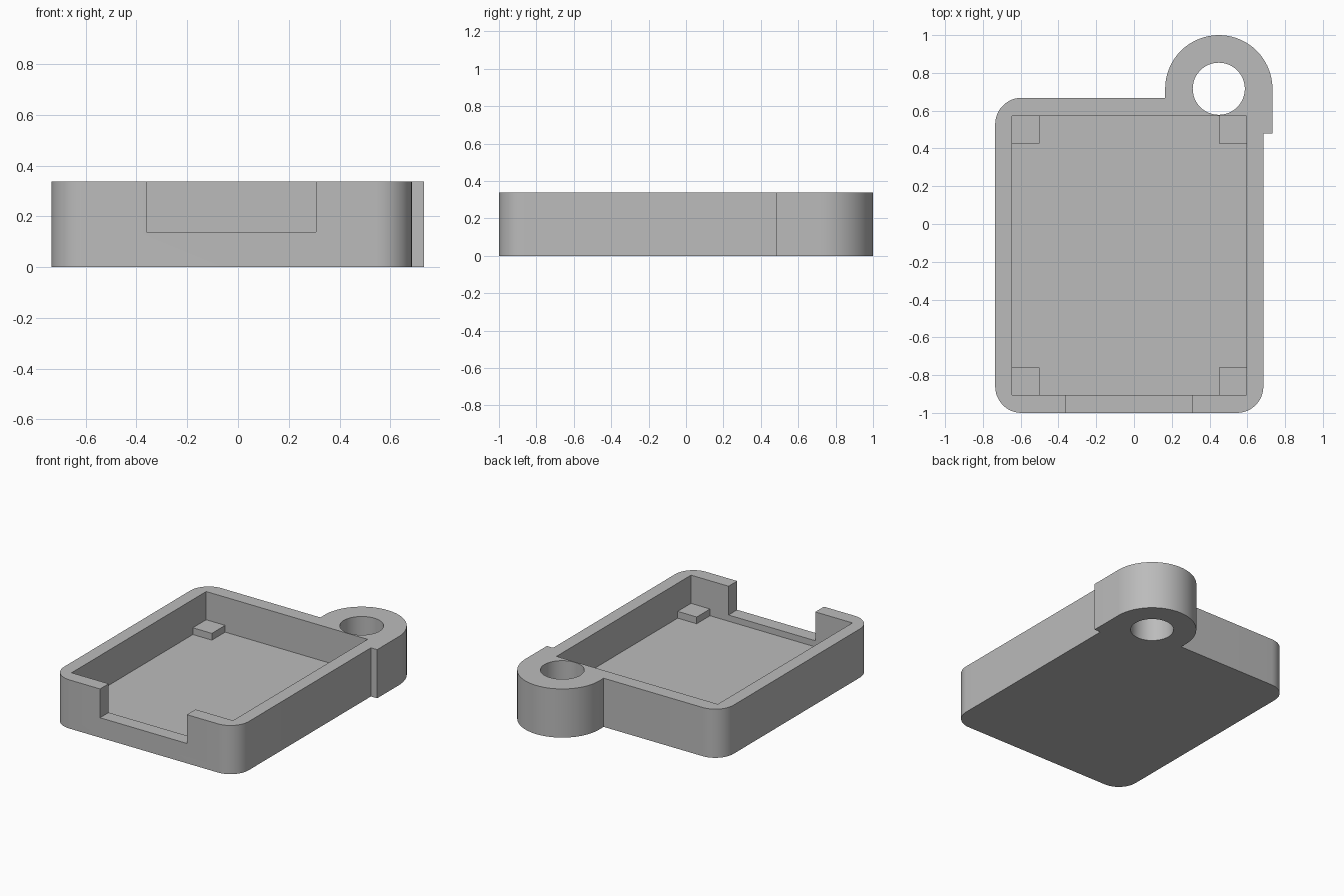
import bpy, bmesh
from math import sin, cos, radians

cube = bpy.data.objects.get("Cube")
if cube:
    bpy.data.objects.remove(cube, do_unlink=True)

grey = bpy.data.materials.new("light grey")
grey.use_nodes = True
grey.diffuse_color = (0.5, 0.5, 0.5, 1)
grey.node_tree.nodes["Principled BSDF"].inputs["Base Color"].default_value = (0.5, 0.5, 0.5, 1)

HEIGHT, FLOOR, LEDGE = 0.338, 0.095, 0.138
LEFT, RIGHT, FRONT, BACK = -0.735, 0.685, -1.0, 0.668   # outer walls
IN_L, IN_R, IN_F, IN_B = -0.645, 0.595, -0.905, 0.572   # pocket
LUG_X, LUG_Y, LUG_R, HOLE_R = 0.449, 0.716, 0.284, 0.138
CORNER, POST = 0.14, 0.146


def arc(x, y, r, start, end, steps):
    angles = [radians(start + (end - start) * i / steps) for i in range(steps + 1)]
    return [(x + r * cos(a), y + r * sin(a)) for a in angles]


def rect(x0, x1, y0, y1):
    return [(x0, y0), (x1, y0), (x1, y1), (x0, y1)]


def prism(name, outline, z0, z1):
    """Extrude a counter-clockwise outline from z0 up to z1."""
    bm = bmesh.new()
    base = bm.faces.new([bm.verts.new((x, y, z0)) for x, y in outline])
    top = bmesh.ops.extrude_face_region(bm, geom=[base], use_keep_orig=True)["geom"]
    bmesh.ops.translate(bm, vec=(0, 0, z1 - z0),
                        verts=[v for v in top if isinstance(v, bmesh.types.BMVert)])
    bmesh.ops.recalc_face_normals(bm, faces=bm.faces)
    mesh = bpy.data.meshes.new(name)
    bm.to_mesh(mesh)
    bm.free()
    mesh.materials.append(grey)
    obj = bpy.data.objects.new(name, mesh)
    bpy.context.collection.objects.link(obj)
    return obj


def cut(body, outline, z0, z1):
    """Subtract a prism from the body and discard the cutter."""
    cutter = prism("cutter", outline, z0, z1)
    cutter.hide_render = True
    mod = body.modifiers.new("cut", "BOOLEAN")
    mod.operation, mod.solver, mod.object = "DIFFERENCE", "EXACT", cutter
    bpy.context.view_layer.objects.active = body
    bpy.ops.object.modifier_apply(modifier=mod.name)
    bpy.data.objects.remove(cutter, do_unlink=True)


# Tray body with rounded corners and the keyring lug in one outline
outline = arc(LEFT + CORNER, FRONT + CORNER, CORNER, 180, 270, 12)
outline += arc(RIGHT - CORNER, FRONT + CORNER, CORNER, 270, 360, 12)
outline += [(RIGHT, 0.48), (LUG_X + LUG_R, 0.48)]
outline += arc(LUG_X, LUG_Y, LUG_R, 0, 180, 36)
outline += [(LUG_X - LUG_R, BACK)]
outline += arc(LEFT + CORNER, BACK - CORNER, CORNER, 90, 180, 12)
tray = prism("tray_body", outline, 0, HEIGHT)

# Pocket, front opening and lug hole
cut(tray, rect(IN_L, IN_R, IN_F, IN_B), FLOOR, HEIGHT + 0.1)
cut(tray, rect(-0.36, 0.307, FRONT - 0.1, IN_F + 0.05), LEDGE, HEIGHT + 0.1)
cut(tray, arc(LUG_X, LUG_Y, HOLE_R, 0, 360 - 7.5, 47), -0.1, HEIGHT + 0.1)

bpy.ops.object.select_all(action="DESELECT")
tray.select_set(True)
bpy.context.view_layer.objects.active = tray
bpy.ops.object.shade_smooth_by_angle(angle=radians(30))

# Support posts in the four pocket corners
for side, x in (("right", IN_L), ("left", IN_R - POST)):
    for end, y in (("front", IN_F), ("back", IN_B - POST)):
        prism(f"{end}_{side}_post", rect(x, x + POST, y, y + POST), FLOOR, LEDGE + 0.004)
